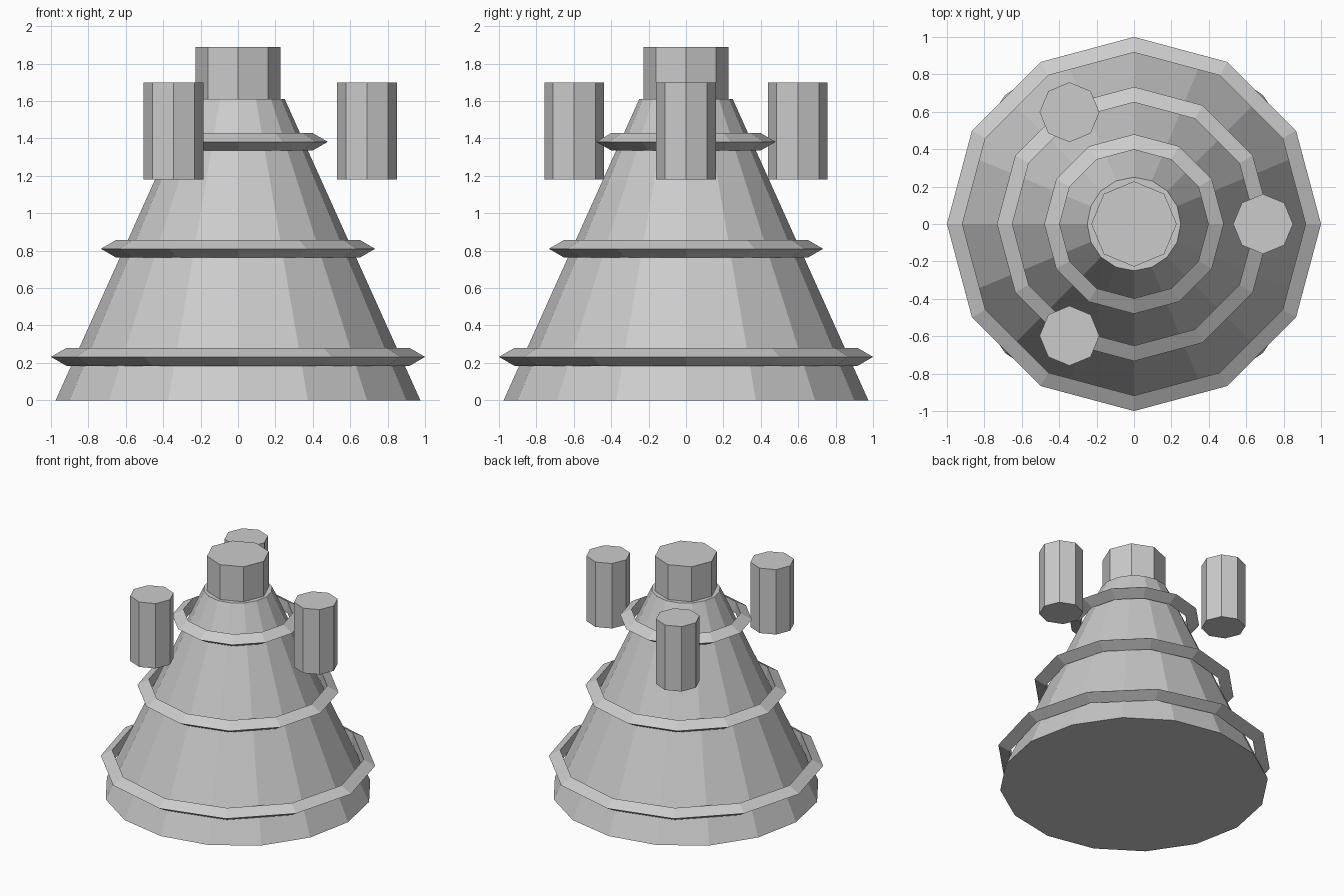
import bpy
from math import cos, sin, radians

if "Cube" in bpy.data.objects:
    bpy.data.objects.remove(bpy.data.objects["Cube"])


def frustum(name, sides, r_bottom, r_top, z0, z1, x=0.0, y=0.0):
    bpy.ops.mesh.primitive_cone_add(vertices=sides, radius1=r_bottom, radius2=r_top,
                                    depth=z1 - z0, location=(x, y, (z0 + z1) / 2))
    bpy.context.object.name = name


def ring(name, outer, z, minor=0.055):
    # Triangular section with its point facing outward
    bpy.ops.mesh.primitive_torus_add(major_segments=12, minor_segments=3,
                                     major_radius=outer - minor, minor_radius=minor,
                                     location=(0, 0, z))
    bpy.context.object.name = name


# Tapered body and cap
frustum("body", 16, 0.975, 0.25, 0.0, 1.61)
frustum("cap", 8, 0.228, 0.228, 1.61, 1.89)

# Bands around the body
ring("lower_band", 1.0, 0.232)
ring("middle_band", 0.733, 0.81)
ring("upper_band", 0.48, 1.382)

# Three floating posts
for i in range(3):
    a = radians(120 * i)
    frustum(f"post_{i + 1}", 8, 0.16, 0.16, 1.18, 1.70, 0.69 * cos(a), 0.69 * sin(a))
